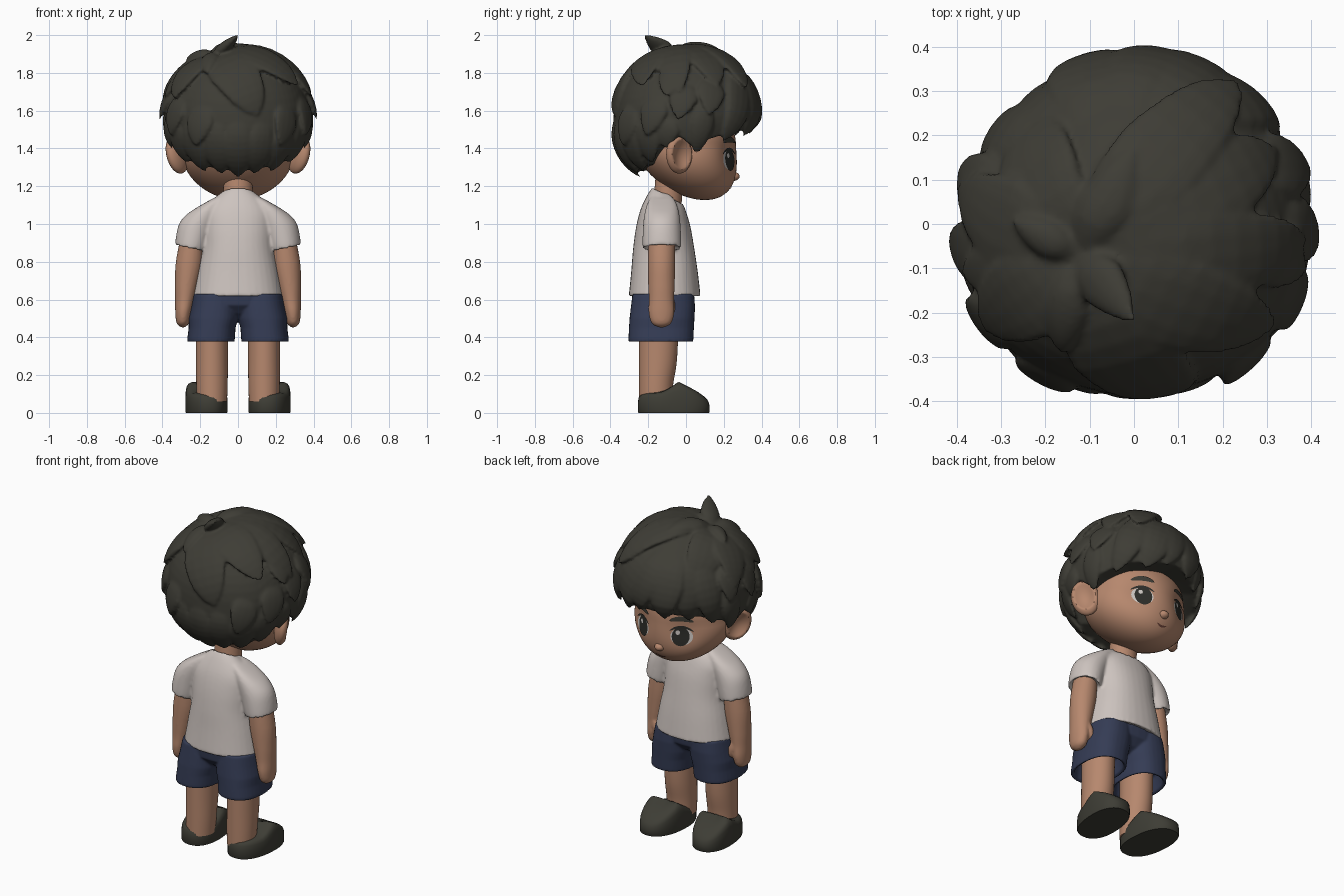
import bpy, bmesh, math
from mathutils import Vector

if "Cube" in bpy.data.objects:
    bpy.data.objects.remove(bpy.data.objects["Cube"])
sin, cos, pi = math.sin, math.cos, math.pi

def material(name, *rgb):
    m = bpy.data.materials.new(name)
    m.diffuse_color = (*rgb, 1)
    m.use_nodes = True
    m.node_tree.nodes["Principled BSDF"].inputs["Base Color"].default_value = m.diffuse_color
    return m

HAIR = material("charcoal hair", .048, .046, .036)
SKIN = material("warm skin", .47, .245, .155)
SHIRT = material("off white cloth", .61, .55, .52)
NAVY = material("navy cloth", .035, .045, .09)
SHOE = material("dark shoe", .048, .047, .036)
WHITE = material("eye white", .62, .58, .55)
DARK = material("dark eye", .026, .026, .022)
LIP = material("brown mouth", .13, .05, .035)

def add(name, bm, mat, fix=True):
    if fix:
        bmesh.ops.recalc_face_normals(bm, faces=bm.faces[:])
    for f in bm.faces:
        f.smooth = True
    for e in bm.edges:
        e.smooth = e.calc_face_angle(0) < .8
    me = bpy.data.meshes.new(name)
    bm.to_mesh(me)
    bm.free()
    me.materials.append(mat)
    ob = bpy.data.objects.new(name, me)
    bpy.context.collection.objects.link(ob)
    return ob

def skin_rings(name, rings, mat):
    """Join closed rings with quads and cap both ends."""
    bm = bmesh.new()
    vs = [[bm.verts.new(p) for p in r] for r in rings]
    n = len(vs[0])
    for a, b in zip(vs, vs[1:]):
        for i in range(n):
            bm.faces.new((a[i], a[(i + 1) % n], b[(i + 1) % n], b[i]))
    bm.faces.new(vs[0])
    bm.faces.new(vs[-1])
    return add(name, bm, mat)

def merge(name, parts, voxel, rounds):
    """Melt overlapping closed parts into one smooth skin."""
    bm, mat = bmesh.new(), parts[0].data.materials[0]
    for o in parts:
        bm.from_mesh(o.data)
        bpy.data.objects.remove(o)
    ob = add(name, bm, mat, False)
    r = ob.modifiers.new("melt", 'REMESH')
    r.mode, r.voxel_size, r.use_smooth_shade = 'VOXEL', voxel, True
    s = ob.modifiers.new("soften", 'SMOOTH')
    s.factor, s.iterations = .5, rounds

def spline(rows, k=5):
    """Catmull-Rom through tuples."""
    P, out = [rows[0]] + list(rows) + [rows[-1]], []
    for i in range(1, len(P) - 2):
        for t in (j / k for j in range(k)):
            out.append(tuple(.5 * (2 * b + (c - a) * t + (2 * a - 5 * b + 4 * c - d) * t * t
                             + (3 * b - a - 3 * c + d) * t ** 3) for a, b, c, d in zip(*P[i - 1:i + 3])))
    return out + [tuple(rows[-1])]

def steps(pts, x):
    """Piecewise linear lookup."""
    for (a, p), (b, q) in zip(pts, pts[1:]):
        if x <= b:
            return p + (q - p) * max(0, (x - a) / (b - a))
    return pts[-1][1]

def ring(z, cx, cy, rx, ry, sx=0, sy=0, p=2, n=36):
    pts = []
    for a in (2 * pi * i / n for i in range(n)):
        u, v = (r * math.copysign(abs(c) ** (2 / p), c) for r, c in ((rx, cos(a)), (ry, sin(a))))
        pts.append((cx + u, cy + v, z + sx * u + sy * v))
    return pts

def ball(name, fn, mat, u=32, v=20):
    bm = bmesh.new()
    bmesh.ops.create_uvsphere(bm, u_segments=u, v_segments=v, radius=1)
    for w in bm.verts:
        w.co = fn(w.co.copy())
    return add(name, bm, mat)

# head with full cheeks, forward chin and soft eye hollows
HC, HX, HY, HZ = 1.41, .288, .265, .283
cheek = lambda dz: 1 + .22 * max(0, -dz) * (1 + dz)

def head_point(d):
    x, z = HX * d.x * cheek(d.z), HC + HZ * d.z
    hollow = .02 * math.exp(-((abs(x) - .15) / .075) ** 2 - ((z - 1.36) / .09) ** 2)
    return Vector((x, HY * d.y + .1 * max(0, -d.z) ** 1.5 - (hollow if d.y > 0 else 0), z))
ball("head", head_point, SKIN, 64, 40)

def plate(name, cx, cz, a, b, mat, off, bend=0):
    """Thin oval following the face."""
    bm, n = bmesh.new(), 28
    def vert(r, t):
        u = a * r * cos(t)
        dz = (cz + b * r * sin(t) + bend * u * u - HC) / HZ
        dx = (cx + u) / HX / cheek(dz)
        return bm.verts.new(head_point(Vector((dx, math.sqrt(1 - dx * dx - dz * dz), dz))) + Vector((0, off, 0)))
    mid = vert(0, 0)
    rows = [[vert(r, -2 * pi * i / n) for i in range(n)] for r in (.33, .67, 1)]
    for i in range(n):
        j = (i + 1) % n
        bm.faces.new((mid, rows[0][i], rows[0][j]))
        for p, q in zip(rows, rows[1:]):
            bm.faces.new((p[i], q[i], q[j], p[j]))
    add(name, bm, mat, False)

ball("nose", lambda d: Vector((.03 * d.x, .25 + .034 * d.y, 1.252 + .024 * d.z)), SKIN, 20, 12)
plate("mouth", 0, 1.188, .034, .005, LIP, .003, 9)
skin_rings("neck", [ring(z, 0, y, .078, .074) for z, y in ((1.05, -.1), (1.15, -.095), (1.35, -.08))], SKIN)

shirt, shorts = [], []
for s, side in ((-1, "left"), (1, "right")):
    # eyes, lashes and brows
    plate(side + "_eye_white", s * .13, 1.338, .056, .052, WHITE, .003)
    plate(side + "_iris", s * .126, 1.338, .044, .057, DARK, .005)
    plate(side + "_eye_glint", s * .126 + .014, 1.362, .011, .013, WHITE, .007)
    plate(side + "_lash", s * .13, 1.396, .06, .008, DARK, .006, -7)
    plate(side + "_brow", s * .13, 1.447, .06, .015, HAIR, .007, -4)

    # ears: tilted ovals with a soft hollow
    def ear(d):
        k = d.x - (.95 * max(0, 1 - (d.y ** 2 + d.z ** 2) / .6) if d.x > 0 else 0)
        q, w, h = .042 * k, .08 * d.y, .102 * d.z
        return Vector((s * (.322 + .8 * q - .6 * w + .17 * h), -.036 + .6 * q + .8 * w, 1.369 + h))
    ball(side + "_ear", ear, SKIN, 40, 28)

    # sleeves and arms
    shirt.append(skin_rings(side + "_sleeve", [ring(z, s * x, -.128, rx, ry, s * sl) for z, x, rx, ry, sl in spline([
        (.89, .25, .064, .085, .2), (.872, .25, .083, .101, .2), (.98, .222, .094, .1, .1), (1.065, .178, .1, .09, -.2),
        (1.12, .135, .085, .07, -.4), (1.15, .1, .04, .04, -.45)])], SHIRT))
    arm = [skin_rings("arm", [ring(z, s * x, -.13, rx, ry) for z, x, rx, ry in spline([
        (.95, .24, .06, .07), (.8, .257, .072, .073), (.68, .272, .062, .07), (.6, .281, .052, .067),
        (.53, .289, .043, .068), (.475, .292, .033, .052), (.452, .292, .008, .015)])], SKIN)]
    arm.append(ball("thumb", lambda d: Vector((s * (.255 + .022 * d.x + .012 * d.z), -.08 + .024 * d.y,
                                              .565 + .055 * d.z)), SKIN, 16, 10))
    merge(side + "_arm", arm, .008, 3)

    # shorts legs with hollow hems
    shorts.append(skin_rings(side + "_shorts_leg", [ring(z, s * x, y, rx, ry, 0, 0, 2.4) for z, x, y, rx, ry in (
        (.47, .14, -.133, .095, .14), (.383, .143, -.133, .108, .152), (.374, .143, -.133, .124, .17),
        (.39, .143, -.133, .126, .172), (.45, .137, -.13, .124, .172), (.5, .13, -.127, .131, .172),
        (.56, .122, -.122, .126, .17), (.63, .115, -.12, .12, .163))], NAVY))

    # legs
    skin_rings(side + "_leg", [ring(z, s * .138, y, rx, ry) for z, y, rx, ry in spline([
        (.06, -.16, .08, .088), (.15, -.158, .083, .09), (.28, -.148, .085, .1), (.5, -.143, .085, .105)])], SKIN)

    # shoes: oval sole shrinking up to a raised instep
    top = [(-.27, .105), (-.13, .11), (-.08, .135), (-.04, .165), (.05, .12), (.1, .088), (.14, .06)]
    skin_rings(side + "_shoe", [[(s * (x + .07 * (y + .065)), y, t * steps(top, y))
               for x, y, _ in ring(0, .167, -.065, .11 * k, .19 * k, 0, 0, 2.3, 40)] for t, k in (
        (0, .98), (.06, 1), (.5, 1), (.75, .98), (.89, .93), (.96, .84), (.99, .7), (1, .45), (1, .08))], SHOE)

# shirt body with slanted collar, and shorts hips
shirt.append(skin_rings("shirt_body", [ring(z, 0, y, rx, ry, 0, sl, 2.25) for z, y, rx, ry, sl in
             [(.63, -.113, .21, .165, 0), (.615, -.113, .229, .182, 0)] + spline([
                 (.62, -.113, .24, .19, 0), (.75, -.114, .216, .176, 0), (.87, -.118, .193, .162, 0),
                 (.98, -.12, .19, .145, 0), (1.06, -.118, .185, .124, -.1), (1.118, -.108, .14, .1, -.3),
                 (1.152, -.096, .086, .08, -.55)]) + [(1.13, -.096, .074, .068, -.55)]], SHIRT))
merge("shirt", shirt, .009, 4)
shorts.append(skin_rings("shorts_hips", [ring(z, 0, -.122, rx, ry, 0, 0, 2.4) for z, rx, ry in (
    (.5, .05, .08), (.525, .18, .12), (.57, .232, .16), (.63, .232, .166))], NAVY))
merge("shorts", shorts, .007, 3)

# hair cap
C, RX, RY, RZ = 1.565, .387, .383, .37

def direction(phi, elev):
    """phi in degrees from the face (+y) toward +x."""
    p, e = math.radians(phi), math.radians(elev)
    return Vector((sin(p) * cos(e), cos(p) * cos(e), sin(e)))

def scalp(d, k=1):
    phi = math.degrees(math.atan2(d.x, d.y))
    f = k * (1 - .08 * math.exp(-((phi + 42) / 20) ** 2) + .03 * math.exp(-((abs(phi) - 132) / 22) ** 2))
    g = 1 - .35 * max(0, -d.z) if d.y > 0 else 1 + .12 * max(0, -d.z)
    return Vector((RX * d.x * f, RY * d.y * f * g, C + RZ * d.z * k))

def hem(phi):
    """Elevation of the lower hair edge."""
    return steps([(0, -7), (45, -12), (70, -19), (85, -24), (95, -16), (110, -23), (130, -43), (180, -51)],
                 abs((phi + 180) % 360 - 180))

cap = [[scalp(direction(i * 5, 90 + (hem(i * 5) - 90) * max(.01, j / 18))) for i in range(72)] for j in range(19)]
for k in (.85, .62):
    cap.append([Vector((p.x * k, p.y * k, p.z + .02 * (1 - k))) for p in cap[18]])
hair = [skin_rings("hair_cap", cap, HAIR)]

def lock(a, b, w, th=.03, lift=.05, n=12):
    """Leaf-shaped lock rising out of the scalp, from direction a to b."""
    A, B = direction(*a), direction(*b)
    mid = [scalp(A.lerp(B, t).normalized(), 1 + lift * t * t - .06 * (1 - t) ** 3) for t in (i / n for i in range(n + 1))]
    rings = []
    for i, p in enumerate(mid):
        t = i / n
        tan = mid[min(n, i + 1)] - mid[max(0, i - 1)]
        lat = tan.cross(p - Vector((0, 0, C))).normalized()
        nor = lat.cross(tan).normalized()
        f = w * min(1, .45 + 1.1 * t) * max(.02, 1 - t ** 3) ** .8
        h = th * min(1, .3 + 2 * t) * max(.06, 1 - t ** 4)
        rings.append([p + lat * (f * cos(q)) + nor * (h * sin(q)) for q in (pi * m / 6 for m in range(12))])
    hair.append(skin_rings("lock", rings, HAIR))

# crown tufts: heading, tip elevation, width, lift
crown = (240, 68)
for phi, el, w, lift in ((180, 64, .068, .31), (0, 66, .07, .08), (272, 50, .05, .1), (209, 36, .06, .07)):
    lock(crown, (phi, el), w, .034, lift)
# long sweeping locks
for phi, el, w, lift in ((126, 24, .13, .09), (36, 22, .12, .12), (62, 26, .13, .05), (95, 20, .12, .07),
                         (165, 2, .15, .02), (235, 14, .12, .08), (282, 14, .12, .08), (318, 18, .12, .02)):
    lock(crown, (phi, el), w, .026, lift)
# fringe swept from the parting
for phi, el, w in ((-58, -20, .09), (-36, -16, .09), (-14, -14, .11), (10, -10, .1), (28, -16, .11), (54, -20, .1)):
    lock((phi * .6 - 14, 52), (phi, el), w, .028, .02)
# sideburns, side and nape locks
for s in (-1, 1):
    lock((s * 74, 20), (s * 79, -32), .07, .026, 0)
    for phi, el in ((72, 2), (96, -2), (120, -14), (106, 16), (145, -22)):
        lock((s * phi - 8, el + 36), (s * phi, el), .085, .02, .08)
    for phi in (106, 122, 140, 160):
        lock((s * phi, 4), (s * phi, hem(phi) - 5), .08, .02, .03)
lock((180, 5), (180, -57), .085, .02, .03)
merge("hair", hair, .009, 3)
